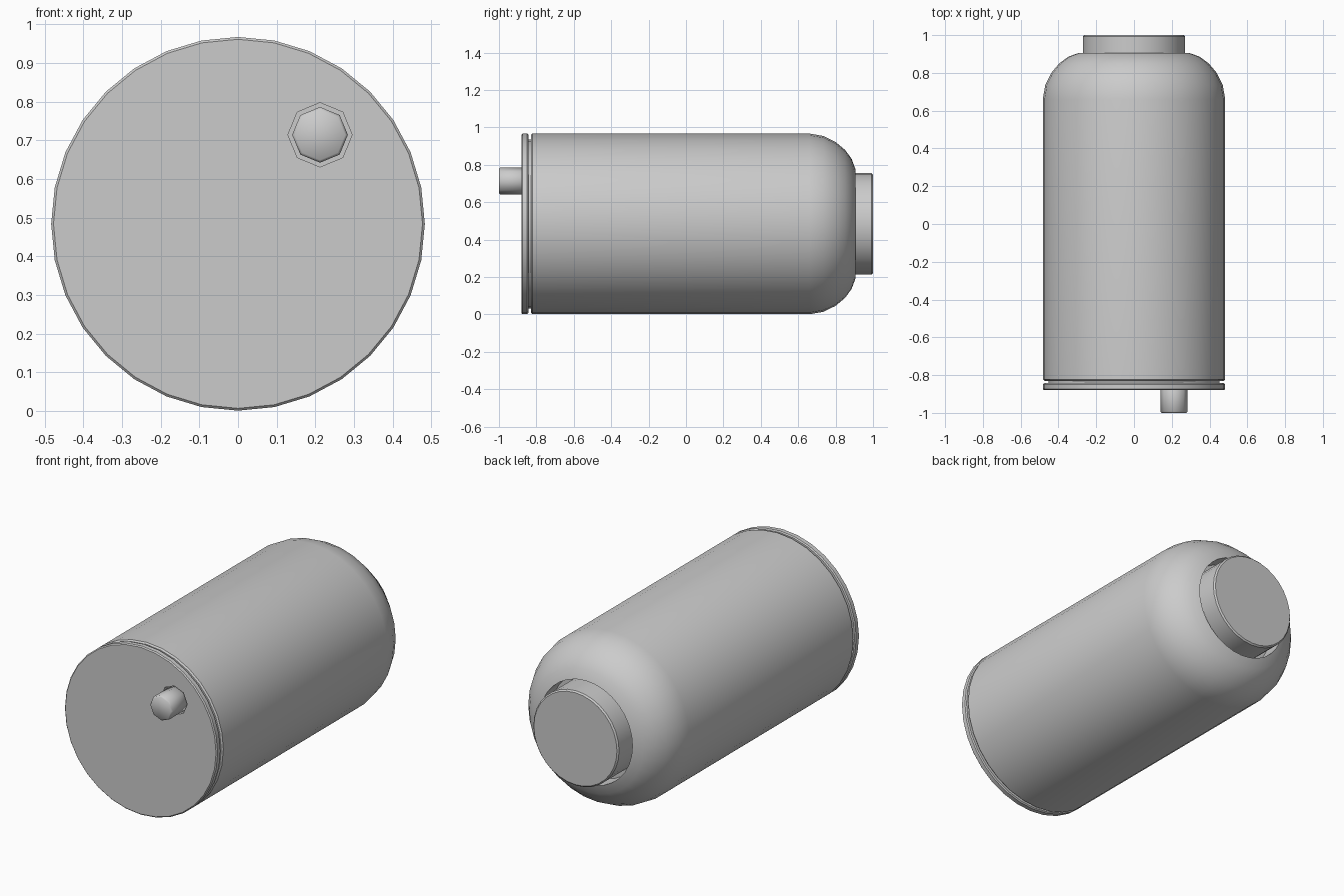
import bpy, bmesh, math

if "Cube" in bpy.data.objects:
    bpy.data.objects.remove(bpy.data.objects["Cube"])

RADIUS = 0.483
AXIS_Z = 0.484


def lathe(name, profile, sides, x=0.0, z=AXIS_Z, angle=35):
    """Revolve (y, radius) points about an axis parallel to y and cap both ends."""
    bm = bmesh.new()
    rings = []
    for y, r in profile:
        rings.append([bm.verts.new((x + r * math.sin(2 * math.pi * i / sides), y,
                                    z + r * math.cos(2 * math.pi * i / sides)))
                      for i in range(sides)])
    for a, b in zip(rings, rings[1:]):
        for i in range(sides):
            j = (i + 1) % sides
            bm.faces.new((a[i], a[j], b[j], b[i]))
    bm.faces.new(rings[0])
    bm.faces.new(rings[-1])
    bmesh.ops.recalc_face_normals(bm, faces=bm.faces)
    mesh = bpy.data.meshes.new(name)
    bm.to_mesh(mesh)
    bm.free()
    obj = bpy.data.objects.new(name, mesh)
    bpy.context.collection.objects.link(obj)
    smooth(obj, angle)
    return obj


def smooth(obj, angle):
    bpy.ops.object.select_all(action='DESELECT')
    obj.select_set(True)
    bpy.context.view_layer.objects.active = obj
    bpy.ops.object.shade_smooth_by_angle(angle=math.radians(angle))


def rod(name, y0, y1, r, bevel, sides, **kw):
    """Capped cylinder with small chamfers at both ends."""
    return lathe(name, [(y0, r - bevel), (y0 + bevel, r), (y1 - bevel, r), (y1, r - bevel)],
                 sides, **kw)


# Main can with rounded shoulder and a recess around the neck
lathe("body", [(-0.83, RADIUS - 0.008), (-0.822, RADIUS), (0.66, RADIUS),
               (0.735, 0.470), (0.80, 0.438), (0.85, 0.396), (0.885, 0.349),
               (0.905, 0.295), (0.80, 0.295)], 32)

# Narrow groove between can and base plate
lathe("groove_core", [(-0.85, 0.452), (-0.82, 0.452)], 32)

# Base plate with an octagonal socket
plate = rod("base_plate", -0.88, -0.843, RADIUS, 0.006, 32)
cutter = lathe("socket_cutter", [(-0.95, 0.083), (-0.85, 0.083)], 8, x=0.212, z=0.714)
cutter.hide_render = True
mod = plate.modifiers.new("socket", 'BOOLEAN')
mod.operation = 'DIFFERENCE'
mod.solver = 'EXACT'
mod.object = cutter
bpy.context.view_layer.objects.active = plate
bpy.ops.object.modifier_apply(modifier=mod.name)
bpy.data.objects.remove(cutter)
smooth(plate, 35)

# Peg standing in the socket
rod("peg", -1.0, -0.848, 0.072, 0.007, 8, x=0.212, z=0.714, angle=50)

# Neck at the back
rod("neck", 0.79, 1.0, 0.271, 0.008, 32)
